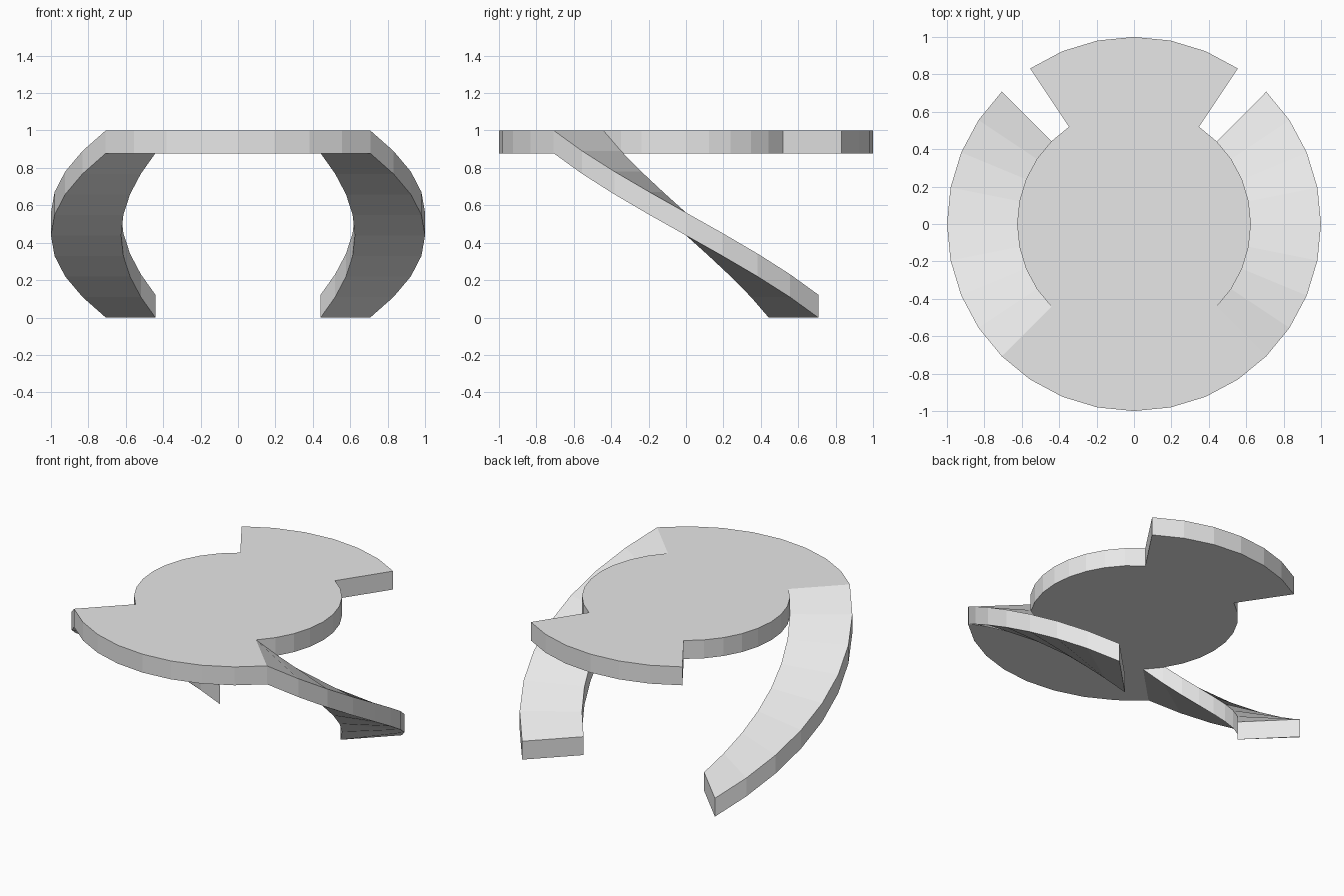
import bpy, bmesh
from math import cos, sin, radians

cube = bpy.data.objects.get("Cube")
if cube:
    bpy.data.objects.remove(cube)

STEP = 11.25        # degrees per rim segment
INNER, OUTER = 0.625, 1.0
THICK = 0.122
DROP = 1.0 - THICK

grey = bpy.data.materials.new("light_grey")
grey.use_nodes = True
grey.diffuse_color = (0.8, 0.8, 0.8, 1)
grey.node_tree.nodes["Principled BSDF"].inputs["Base Color"].default_value = (0.8, 0.8, 0.8, 1)


def polar(radius, step, z):
    a = radians(step * STEP)
    return (radius * cos(a), radius * sin(a), z)


def finish(bm, name):
    bmesh.ops.recalc_face_normals(bm, faces=bm.faces)
    mesh = bpy.data.meshes.new(name)
    bm.to_mesh(mesh)
    bm.free()
    mesh.materials.append(grey)
    obj = bpy.data.objects.new(name, mesh)
    bpy.context.collection.objects.link(obj)


# Platform: round core with a wide front lobe and a narrower back lobe
def arc(radius, first, last):
    return [polar(radius, s, 1.0) for s in range(first, last + 1)]


outline = arc(INNER, -4, 5) + arc(OUTER, 5, 11) + arc(INNER, 11, 20) + arc(OUTER, 20, 28)
bm = bmesh.new()
top = bm.faces.new([bm.verts.new(p) for p in outline])
result = bmesh.ops.extrude_face_region(bm, geom=[top], use_keep_orig=True)
lower = [g for g in result["geom"] if isinstance(g, bmesh.types.BMVert)]
bmesh.ops.translate(bm, verts=lower, vec=(0, 0, -THICK))
finish(bm, "platform")


# Spiral legs: a rectangular section swept down from the front lobe to the ground
def spiral_leg(name, side):
    bm = bmesh.new()
    rings = []
    for i in range(9):
        z = 1.0 - DROP * i / 8
        ring = []
        for radius, h in ((INNER, z), (OUTER, z), (OUTER, z - THICK), (INNER, z - THICK)):
            x, y, h = polar(radius, i - 4, h)
            ring.append(bm.verts.new((side * x, y, h)))
        rings.append(ring)
    for a, b in zip(rings, rings[1:]):
        for k in range(4):
            n = (k + 1) % 4
            bm.faces.new((a[k], a[n], b[n], b[k]))
    bm.faces.new(rings[-1])
    finish(bm, name)


spiral_leg("left_spiral_leg", 1)
spiral_leg("right_spiral_leg", -1)
